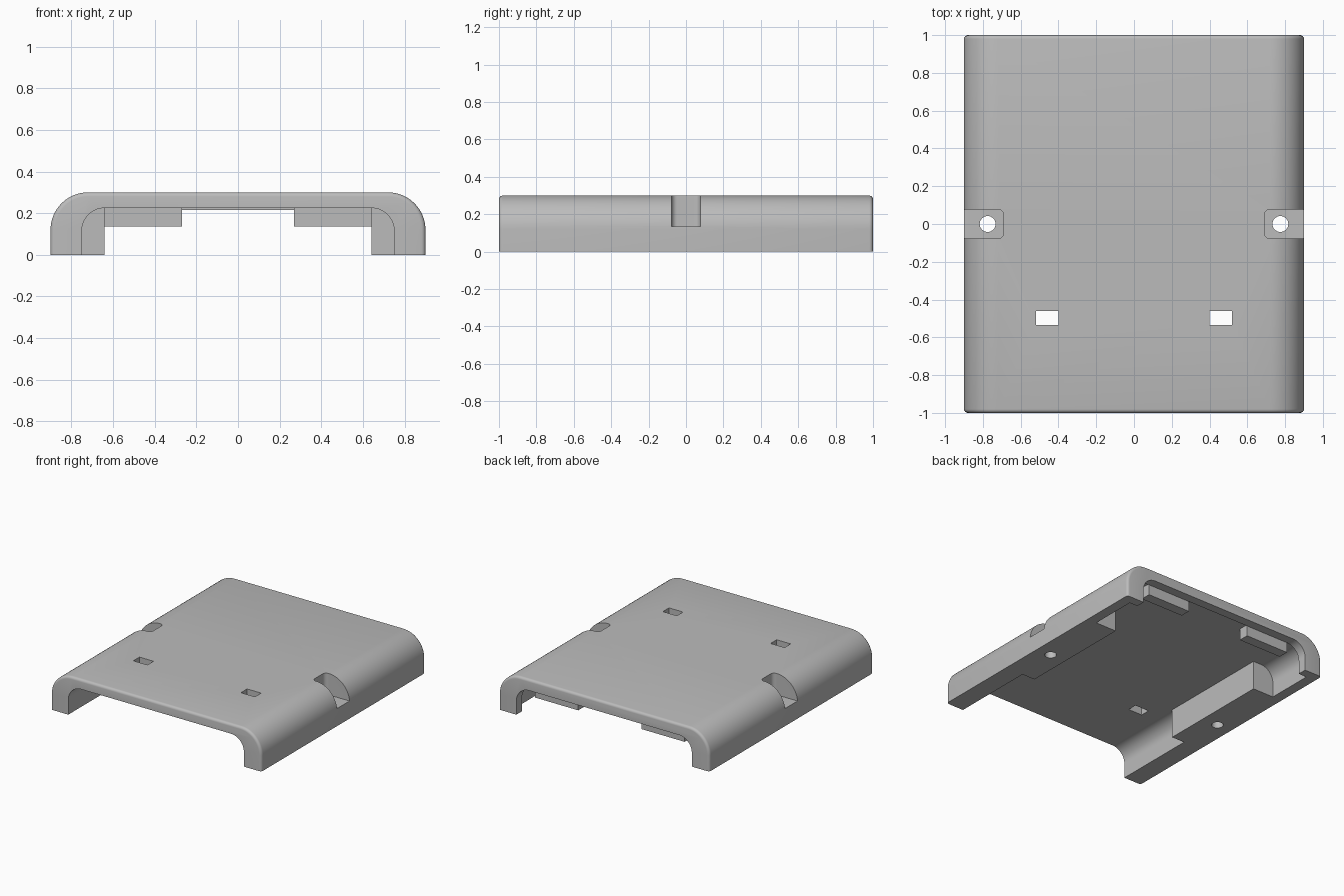
import bpy
import bmesh
from math import cos, sin, pi

old = bpy.data.objects.get("Cube")
if old:
    bpy.data.objects.remove(old, do_unlink=True)

# One plain grey plastic
grey = bpy.data.materials.new("grey_plastic")
grey.use_nodes = True
colour = (0.5, 0.5, 0.5, 1)
grey.diffuse_color = colour
grey.node_tree.nodes["Principled BSDF"].inputs["Base Color"].default_value = colour


def prism(name, outline, axis, start, end, fillet=0):
    """Extrude a closed 2D outline along y (outline in x, z) or z (outline in x, y)."""
    bm = bmesh.new()
    if axis == "y":
        base = [bm.verts.new((u, start, v)) for u, v in outline]
        step = (0, end - start, 0)
    else:
        base = [bm.verts.new((u, v, start)) for u, v in outline]
        step = (0, 0, end - start)
    cap = bm.faces.new(base)
    extruded = bmesh.ops.extrude_face_region(bm, geom=[cap])["geom"]
    bmesh.ops.translate(bm, vec=step, verts=[g for g in extruded if isinstance(g, bmesh.types.BMVert)])
    bmesh.ops.recalc_face_normals(bm, faces=bm.faces)
    if fillet:
        rim = [e for e in bm.edges
               if abs(e.verts[0].co.y - e.verts[1].co.y) < 0.001
               and max(v.co.z for v in e.verts) > 0.001]
        bmesh.ops.bevel(bm, geom=rim, offset=fillet, segments=4, profile=0.5, affect="EDGES")
    mesh = bpy.data.meshes.new(name)
    bm.to_mesh(mesh)
    bm.free()
    mesh.materials.append(grey)
    obj = bpy.data.objects.new(name, mesh)
    bpy.context.collection.objects.link(obj)
    return obj


def arch(half, bottom, top, radius, steps=16):
    """Outline with rounded upper corners."""
    right = [(half - radius + radius * cos(i / steps * pi / 2),
              top - radius + radius * sin(i / steps * pi / 2)) for i in range(steps + 1)]
    right.insert(0, (half, bottom))
    return right + [(-x, z) for x, z in reversed(right)]


def box(x0, x1, y0, y1):
    return [(x0, y0), (x1, y0), (x1, y1), (x0, y1)]


def circle(x, y, radius, count=32):
    return [(x + radius * cos(2 * pi * i / count), y + radius * sin(2 * pi * i / count))
            for i in range(count)]


# Arched shell with softened ends
shell = prism("cover_shell", arch(0.9, 0, 0.3, 0.18), "y", -1, 1, fillet=0.02)

# Hollows: front channel, narrow middle between the thick ribs, wide rear bay, rear lip opening
LOW, CEILING = -0.1, 0.225
cutters = [
    prism("front_channel", arch(0.75, LOW, CEILING, 0.11), "y", -1.1, -0.34),
    prism("middle_channel", box(-0.64, 0.64, LOW, CEILING), "y", -0.4, 0.6),
    prism("rear_bay", arch(0.82, LOW, CEILING, 0.11), "y", 0.56, 0.93),
    prism("rear_opening", arch(0.75, LOW, 0.215, 0.11), "y", 0.9, 1.1),
]

# Screw recesses, screw holes and front slots on both sides
for s in (1, -1):
    recess = [(s * (0.95 - y), x) for x, y in
              [(px, pz - 0.69) for px, pz in arch(0.077, 0.69, 0.95, 0.03, 6)]]
    cutters += [
        prism("screw_recess", recess, "z", 0.135, 0.4),
        prism("screw_hole", circle(s * 0.775, 0, 0.042), "z", -0.1, 0.4),
        prism("front_slot", box(s * 0.46 - 0.06, s * 0.46 + 0.06, -0.535, -0.46), "z", 0.1, 0.4),
    ]

for cutter in cutters:
    cutter.hide_render = True
    cut = shell.modifiers.new(cutter.name, "BOOLEAN")
    cut.operation = "DIFFERENCE"
    cut.solver = "EXACT"
    cut.object = cutter

# Bake the cuts and drop the helpers
graph = bpy.context.evaluated_depsgraph_get()
baked = bpy.data.meshes.new_from_object(shell.evaluated_get(graph))
shell.modifiers.clear()
shell.data = baked
for cutter in cutters:
    bpy.data.objects.remove(cutter, do_unlink=True)

# Catch tabs hanging under the rear ceiling
parts = [shell]
for side, s in (("left", 1), ("right", -1)):
    parts.append(prism(side + "_catch_tab",
                       box(s * 0.455 - 0.185, s * 0.455 + 0.185, 0.135, 0.25), "y", 0.85, 0.93))

# Smooth curves, crisp edges
bpy.ops.object.select_all(action="DESELECT")
for part in parts:
    part.select_set(True)
bpy.context.view_layer.objects.active = shell
bpy.ops.object.shade_smooth_by_angle(angle=pi / 6)
